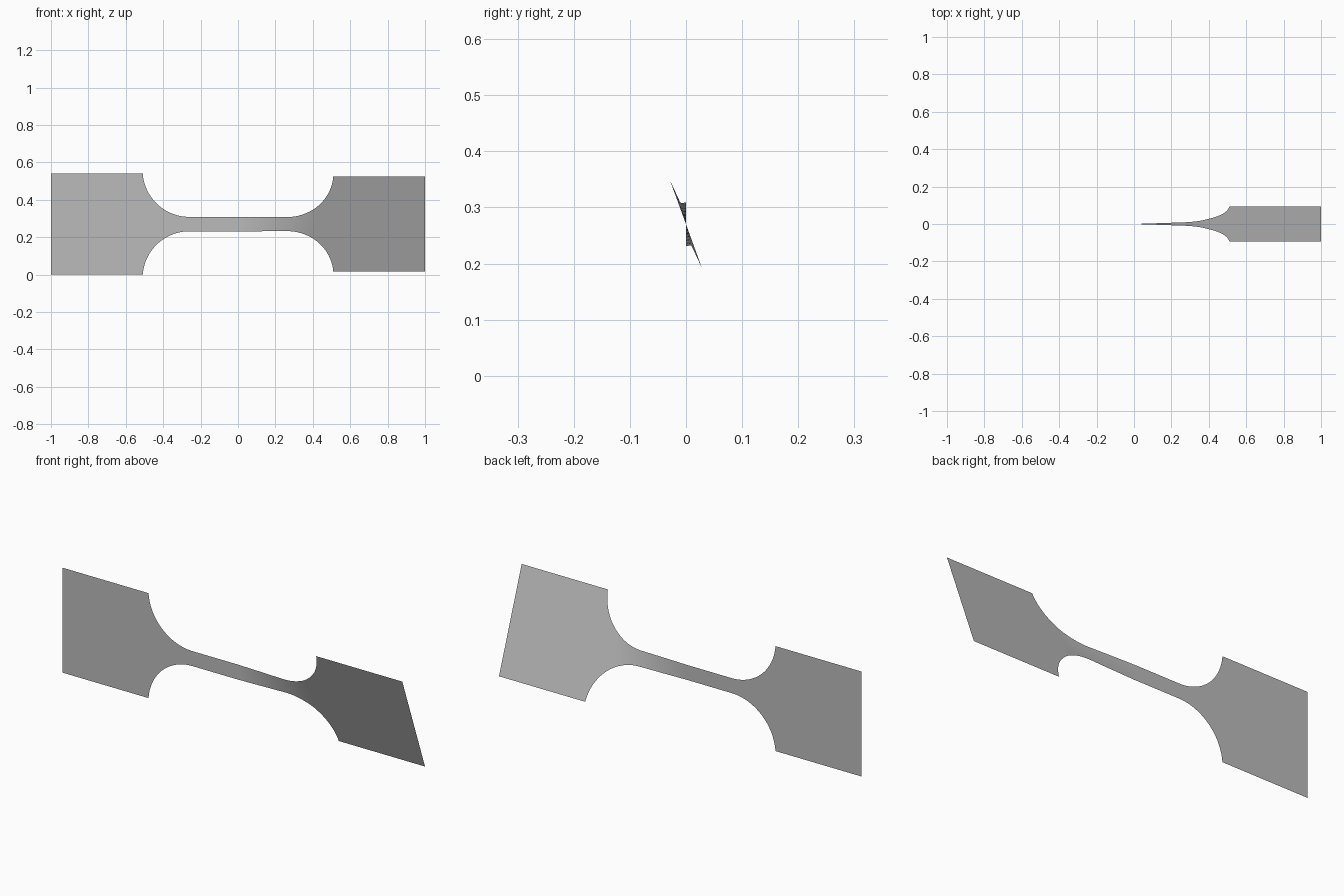
import bpy, bmesh, math

if "Cube" in bpy.data.objects:
    bpy.data.objects.remove(bpy.data.objects["Cube"])

HALF_GRIP = 0.27      # half height of the wide ends
HALF_NECK = 0.0385    # half height of the narrow middle
R, CX = 0.25, 0.26    # fillet radius and where the neck starts to widen
TWIST, TWIST_END = math.radians(20), 0.4
ROWS = 12

grey = bpy.data.materials.new("mid grey")
grey.diffuse_color = (0.5, 0.5, 0.5, 1)
grey.use_nodes = True
grey.node_tree.nodes["Principled BSDF"].inputs["Base Color"].default_value = grey.diffuse_color

# Stations along the right half: neck, fillet arc, grip
a_end = math.acos((HALF_NECK + R - HALF_GRIP) / R)
half = [(CX * i / 24, HALF_NECK) for i in range(25)]
half += [(CX + R * math.sin(a_end * i / 32), HALF_NECK + R * (1 - math.cos(a_end * i / 32)))
         for i in range(1, 33)]
half += [(half[-1][0] + (1 - half[-1][0]) * i / 4, HALF_GRIP) for i in range(1, 5)]
stations = [(-x, h) for x, h in reversed(half[1:])] + half

# Thin dog-bone sheet, right end twisted about its long axis
bm = bmesh.new()
cols = []
for x, h in stations:
    a = TWIST * min(max(x / TWIST_END, 0), 1)
    col = []
    for j in range(ROWS + 1):
        v = h * (2 * j / ROWS - 1)
        col.append(bm.verts.new((x, -v * math.sin(a), HALF_GRIP + v * math.cos(a))))
    cols.append(col)
for c, d in zip(cols, cols[1:]):
    for j in range(ROWS):
        f = bm.faces.new((c[j], d[j], d[j + 1], c[j + 1]))
        f.smooth = True
mesh = bpy.data.meshes.new("twisted_strip")
bm.to_mesh(mesh)
bm.free()
mesh.materials.append(grey)
strip = bpy.data.objects.new("twisted_strip", mesh)
bpy.context.collection.objects.link(strip)
